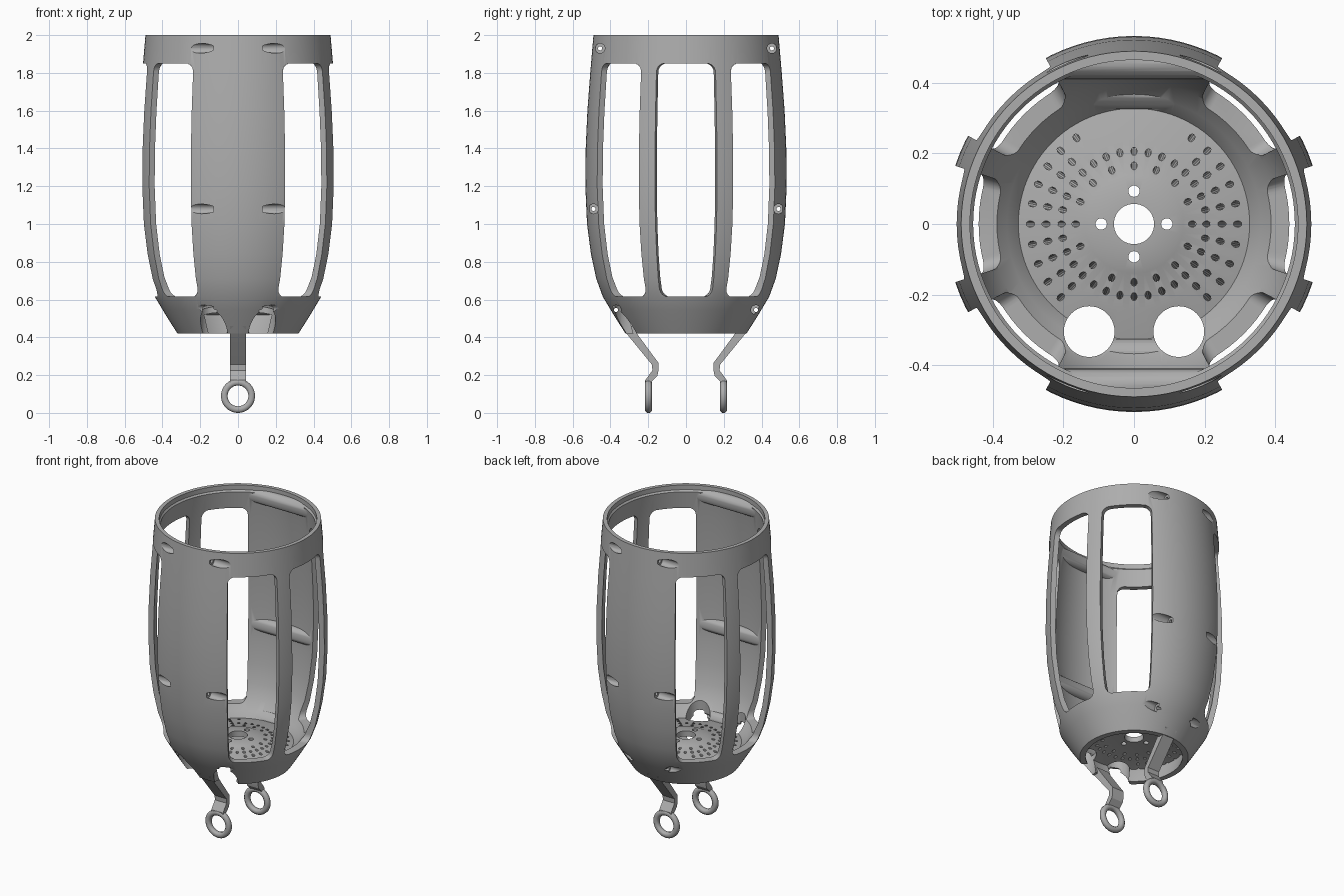
import bpy, bmesh
from math import sin, cos, pi, radians
from mathutils import Matrix, Vector

if "Cube" in bpy.data.objects:
    bpy.data.objects.remove(bpy.data.objects["Cube"])

grey = bpy.data.materials.new("plain_grey")
grey.use_nodes = True
grey.diffuse_color = (0.42, 0.42, 0.42, 1)
grey.node_tree.nodes["Principled BSDF"].inputs["Base Color"].default_value = (0.42, 0.42, 0.42, 1)


def finish(bm, name):
    bmesh.ops.recalc_face_normals(bm, faces=bm.faces)
    mesh = bpy.data.meshes.new(name)
    bm.to_mesh(mesh)
    bm.free()
    mesh.materials.append(grey)
    ob = bpy.data.objects.new(name, mesh)
    bpy.context.collection.objects.link(ob)
    return ob


def lathe(name, profile, steps=96):
    """Spin a closed (radius, height) profile around z."""
    bm = bmesh.new()
    vs = [bm.verts.new((r, 0, z)) for r, z in profile]
    edges = [bm.edges.new((vs[i - 1], v)) for i, v in enumerate(vs)]
    bmesh.ops.spin(bm, geom=vs + edges, cent=(0, 0, 0), axis=(0, 0, 1),
                   angle=2 * pi, steps=steps)
    bmesh.ops.remove_doubles(bm, verts=bm.verts, dist=1e-5)
    return finish(bm, name)


def rods(name, items, sides=24):
    """Cylinders given as (centre, axis, radius, length), in one object."""
    bm = bmesh.new()
    for centre, axis, radius, length in items:
        turn = Vector((0, 0, 1)).rotation_difference(Vector(axis)).to_matrix().to_4x4()
        bmesh.ops.create_cone(bm, cap_ends=True, segments=sides, radius1=radius,
                              radius2=radius, depth=length,
                              matrix=Matrix.Translation(centre) @ turn)
    return finish(bm, name)


def prism(name, front, back):
    """Solid between two matching outlines."""
    bm = bmesh.new()
    a = [bm.verts.new(p) for p in front]
    b = [bm.verts.new(p) for p in back]
    bm.faces.new(a)
    bm.faces.new(b[::-1])
    for i in range(len(a)):
        bm.faces.new((a[i - 1], b[i - 1], b[i], a[i]))
    return finish(bm, name)


def combine(target, tool, operation="DIFFERENCE", keep=False):
    mod = target.modifiers.new(operation, "BOOLEAN")
    mod.operation, mod.object, mod.solver = operation, tool, "EXACT"
    bpy.context.view_layer.objects.active = target
    bpy.ops.object.modifier_apply(modifier=mod.name)
    if not keep:
        bpy.data.objects.remove(tool)


def smooth(ob, angle=32):
    bpy.ops.object.select_all(action="DESELECT")
    ob.select_set(True)
    bpy.context.view_layer.objects.active = ob
    bpy.ops.object.shade_smooth_by_angle(angle=radians(angle))


# Barrel wall
outer = [(.32, .42), (.36, .482), (.40, .547), (.44, .614), (.475, .71), (.503, .84),
         (.524, 1.0), (.533, 1.2), (.531, 1.4), (.522, 1.6), (.507, 1.8), (.49, 2.0)]
inner = [(.465, 2.0), (.465, 1.97), (.456, 1.96), (.475, 1.8), (.489, 1.6), (.498, 1.4),
         (.5, 1.2), (.491, 1.0), (.47, .84), (.442, .72), (.405, .635), (.36, .58),
         (.325, .545), (.305, .5), (.285, .42)]
wall = lathe("barrel_wall", outer + inner)

# Screw tubes across the front and back panels, trimmed to the barrel's outside
core = lathe("core", [(r - .004, z) for r, z in outer] + [(.1, 2.0), (.1, .42)])
screws = [(s * y, z) for s in (-1, 1) for y, z in ((.455, 1.93), (.49, 1.08), (.37, .545))]
for y, z in screws:
    tube = rods("tube", [((0, y, z), (1, 0, 0), .045, .45)])
    combine(tube, core, "INTERSECT", keep=True)
    combine(wall, tube, "UNION")
bpy.data.objects.remove(core)


def window(centre, half):
    """Rounded opening, measured as angle and height, cut towards the axis."""
    low, high, radius = .615, 1.85, .045
    ra = radius / .5
    outline = []
    for ca, cz, start in ((half - ra, high - radius, 0), (ra - half, high - radius, 1),
                          (ra - half, low + radius, 2), (half - ra, low + radius, 3)):
        for k in range(7):
            t = (start + k / 6) * pi / 2
            outline.append((centre + ca + ra * cos(t), cz + radius * sin(t)))
    rings = [[(r * cos(a), r * sin(a), z) for a, z in outline] for r in (.33, .75)]
    return prism("window_cutter", *rings)


# Six windows, three to a side
for side in (0, 180):
    for offset, half in ((0, 18), (45, 17), (-45, 17)):
        combine(wall, window(radians(side + offset), radians(half)))

# Screw pockets and their through holes
for y, z in screws:
    for s in (-1, 1):
        combine(wall, rods("pocket", [((s * .28, y, z), (1, 0, 0), .026, .3)], 16))
    combine(wall, rods("screw_hole", [((0, y, z), (1, 0, 0), .011, .5)], 16))

# Perforated domed floor
floor = lathe("perforated_floor", [
    (.057, .59), (.13, .587), (.14, .582), (.24, .568), (.34, .545),
    (.34, .512), (.24, .535), (.13, .552), (.057, .555)])
holes = []
for radius, count in ((.18, 16), (.22, 32), (.262, 32), (.303, 32)):
    for k in range(count):
        a = 2 * pi * k / count
        x, y = radius * cos(a), radius * sin(a)
        clear = all((x - s * .127) ** 2 + (y + .305) ** 2 > .009 for s in (-1, 1))
        if clear and not (radius > .25 and abs(x) < .15):
            z = .588 - radius * .11
            holes.append(((x, y, z - .015), (-.6 * cos(a), -.6 * sin(a), 1), .009, .1))
combine(floor, rods("perforations", holes, 10))
combine(floor, rods("bolt_holes", [((.093 * cos(k * pi / 2), .093 * sin(k * pi / 2), .57),
                                    (0, 0, 1), .016, .2) for k in range(4)]))

# Two large openings at the front of the base
for s in (-1, 1):
    for part in (wall, floor):
        combine(part, rods("opening", [((s * .127, -.305, .48), (0, 0, 1), .072, .4)], 40))

# Bent legs ending in rings, front and back
leg_outline = [(.345, .46), (.315, .42), (.18, .255), (.178, .225), (.214, .175), (.214, .16),
               (.186, .16), (.152, .195), (.146, .225), (.146, .265), (.26, .42), (.285, .46)]
ring_outline = [(.055, -.009), (.064, -.018), (.08, -.018), (.09, -.008),
                (.09, .008), (.08, .018), (.064, .018), (.055, .009)]
for name, s in (("front", -1), ("back", 1)):
    leg = prism(name + "_leg", *[[(x, s * y, z) for y, z in leg_outline] for x in (-.042, .042)])
    ring = lathe(name + "_leg_ring", ring_outline, 48)
    ring.data.transform(Matrix.Translation((0, s * .199, .09)) @ Matrix.Rotation(pi / 2, 4, "X"))
    smooth(leg)
    smooth(ring, 50)

smooth(wall)
smooth(floor)
